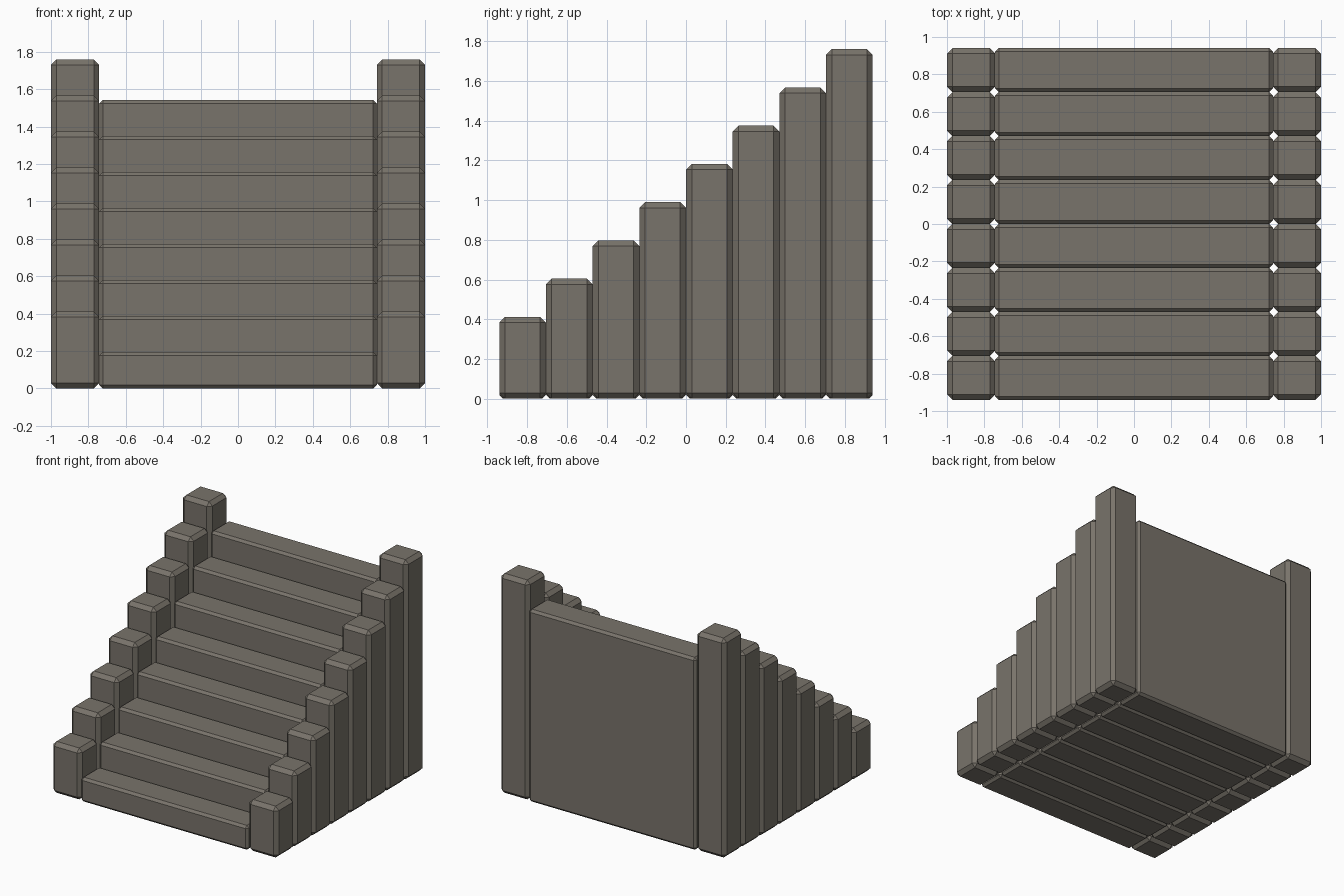
import bpy
import bmesh
from mathutils import Matrix

cube = bpy.data.objects.get("Cube")
if cube:
    bpy.data.objects.remove(cube, do_unlink=True)

STEPS = 8
DEPTH = 1.88 / STEPS      # front-to-back size of each block
RISE = 0.1925             # height gained per step
INNER = 0.742             # half width of the treads

stone = bpy.data.materials.new("grey_brown_stone")
stone.use_nodes = True
colour = (0.19, 0.172, 0.145, 1)
stone.diffuse_color = colour
bsdf = stone.node_tree.nodes["Principled BSDF"]
bsdf.inputs["Base Color"].default_value = colour
bsdf.inputs["Roughness"].default_value = 0.9


def block(name, x0, x1, y0, y1, height, chamfer):
    """Chamfered stone block standing on the ground."""
    bm = bmesh.new()
    size = Matrix.Diagonal((x1 - x0, y1 - y0, height, 1))
    place = Matrix.Translation(((x0 + x1) / 2, (y0 + y1) / 2, height / 2))
    bmesh.ops.create_cube(bm, size=1, matrix=place @ size)
    bmesh.ops.bevel(bm, geom=bm.edges[:], offset=chamfer, segments=1,
                    affect='EDGES', profile=0.5)
    mesh = bpy.data.meshes.new(name)
    bm.to_mesh(mesh)
    bm.free()
    mesh.materials.append(stone)
    obj = bpy.data.objects.new(name, mesh)
    bpy.context.collection.objects.link(obj)


# Rising rows: one wide tread flanked by two taller posts
for i in range(STEPS):
    y0 = -0.94 + i * DEPTH
    y1 = y0 + DEPTH
    block(f"tread_{i + 1}", -INNER, INNER, y0, y1, 0.195 + i * RISE, 0.019)
    post_height = 0.412 + i * RISE
    block(f"right_post_{i + 1}", -1, -INNER, y0, y1, post_height, 0.029)
    block(f"left_post_{i + 1}", INNER, 1, y0, y1, post_height, 0.029)
